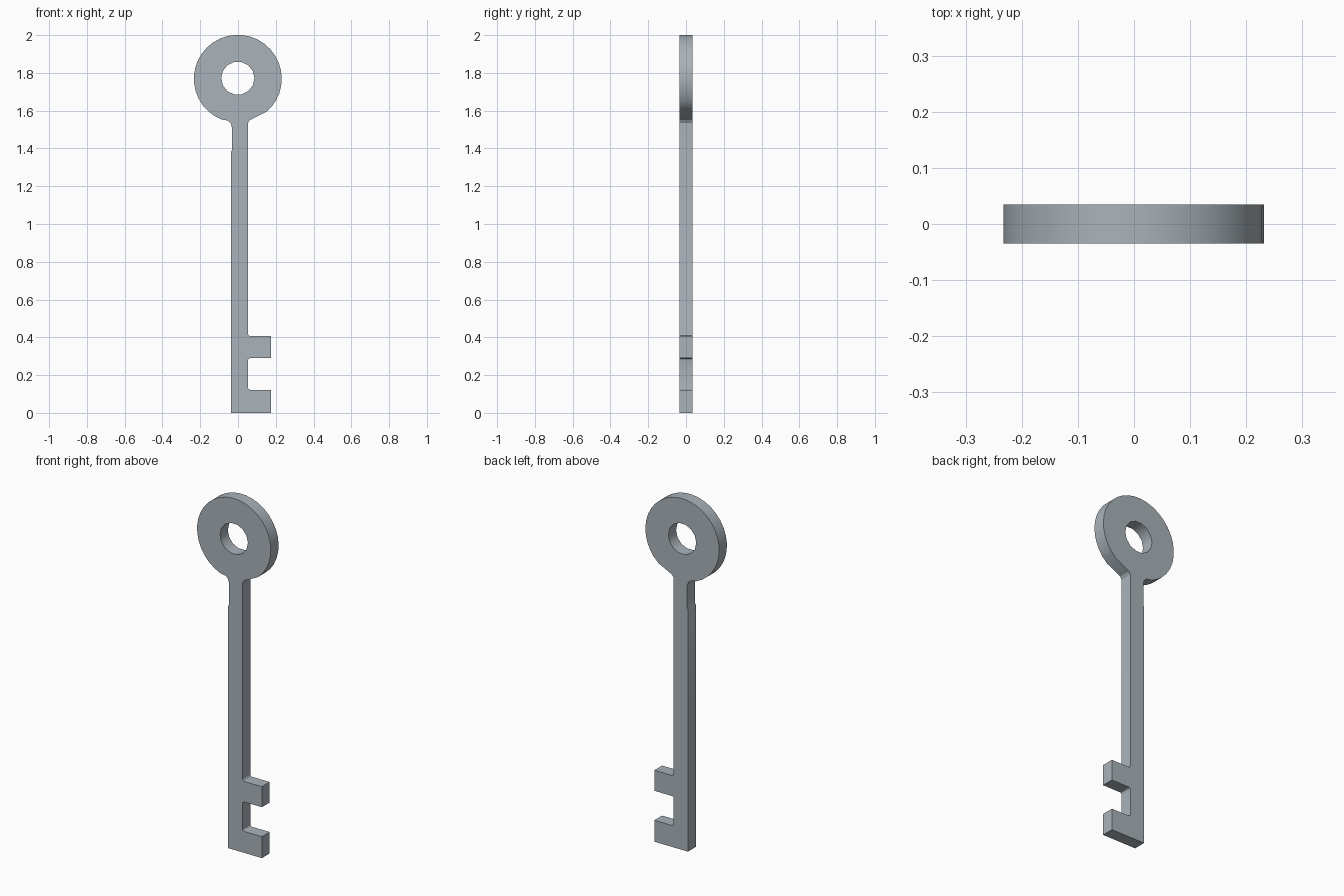
import bpy
import math

if "Cube" in bpy.data.objects:
    bpy.data.objects.remove(bpy.data.objects["Cube"])


def arc(cx, cz, r, a0, a1, n):
    """Points along an arc, angles in degrees."""
    return [(cx + r * math.cos(math.radians(a0 + (a1 - a0) * i / n)),
             cz + r * math.sin(math.radians(a0 + (a1 - a0) * i / n)))
            for i in range(n + 1)]


HALF = 0.035            # half the plate thickness
LEFT, RIGHT = -0.037, 0.053   # shaft edges
TOOTH = 0.175           # tooth tip
F = 0.012               # small inner fillet

# Lower tooth, upper tooth, then up the right side of the shaft
outline = [(LEFT, 0), (TOOTH, 0), (TOOTH, 0.122)]
outline += arc(RIGHT + F, 0.122 + F, F, 270, 180, 3)
outline += arc(RIGHT + F, 0.29 - F, F, 180, 90, 3)
outline += [(TOOTH, 0.29), (TOOTH, 0.407)]
outline += arc(RIGHT + F, 0.407 + F, F, 270, 180, 3)

# Right neck, round bow, left neck
outline += [(RIGHT, 1.535), (0.062, 1.55), (0.15, 1.594), (0.17, 1.615)]
outline += arc(-0.001, 1.769, 0.2325, -40, 248, 28)
outline += [(-0.052, 1.547), (-0.038, 1.532), (-0.032, 1.51),
            (-0.032, 1.39), (LEFT, 1.38)]

# Round eye of the bow
eye = arc(-0.001, 1.772, 0.088, 0, 360, 14)[:-1]

# Flat filled profile with a hole, thickened to a plate
curve = bpy.data.curves.new("key_profile", "CURVE")
curve.dimensions = '2D'
curve.fill_mode = 'BOTH'
curve.extrude = HALF
for points in (outline, eye):
    spline = curve.splines.new('POLY')
    spline.points.add(len(points) - 1)
    for p, (x, z) in zip(spline.points, points):
        p.co = (x, z, 0, 1)
    spline.use_cyclic_u = True

key = bpy.data.objects.new("key", curve)
bpy.context.collection.objects.link(key)
key.rotation_euler = (math.pi / 2, 0, 0)
bpy.context.view_layer.objects.active = key
key.select_set(True)
bpy.ops.object.convert(target='MESH')
key = bpy.context.object
bpy.ops.object.transform_apply(location=False, rotation=True, scale=False)

# Weld the caps to the rim
bpy.ops.object.mode_set(mode='EDIT')
bpy.ops.mesh.select_all(action='SELECT')
bpy.ops.mesh.remove_doubles(threshold=0.0005)
bpy.ops.mesh.normals_make_consistent(inside=False)
bpy.ops.object.mode_set(mode='OBJECT')
bpy.ops.object.shade_smooth_by_angle(angle=math.radians(30))

steel = bpy.data.materials.new("steel_grey")
steel.diffuse_color = (0.40, 0.45, 0.49, 1)
steel.use_nodes = True
steel.node_tree.nodes["Principled BSDF"].inputs["Base Color"].default_value = steel.diffuse_color
key.data.materials.clear()
key.data.materials.append(steel)
